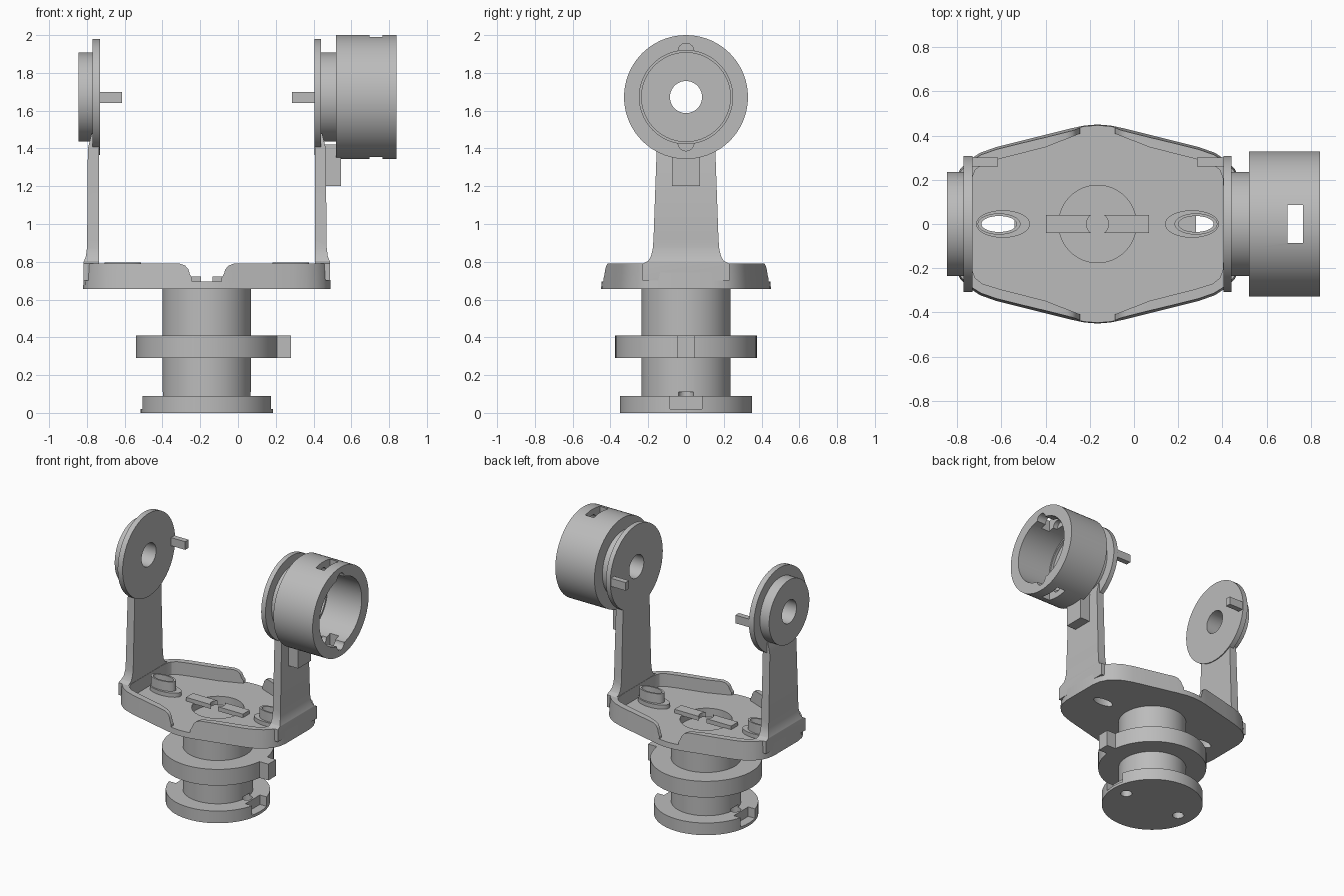
import bpy, bmesh, math
from mathutils import Matrix, Vector

if "Cube" in bpy.data.objects:
    bpy.data.objects.remove(bpy.data.objects["Cube"])

CX = -0.165      # spindle axis
WZ = 1.672       # wheel axis height

grey = bpy.data.materials.new("light_grey")
grey.diffuse_color = (0.5, 0.5, 0.5, 1)
grey.use_nodes = True
grey.node_tree.nodes["Principled BSDF"].inputs["Base Color"].default_value = grey.diffuse_color


def add(name, bm):
    bmesh.ops.recalc_face_normals(bm, faces=bm.faces)
    me = bpy.data.meshes.new(name)
    bm.to_mesh(me)
    bm.free()
    me.materials.append(grey)
    ob = bpy.data.objects.new(name, me)
    bpy.context.collection.objects.link(ob)
    return ob


def extrude(name, pts, a, b, axis='z', top=(1, 1), about=(0, 0)):
    """Extrude a closed 2D outline along an axis from a to b."""
    place = {'z': lambda u, v, w: (u, v, w),
             'y': lambda u, v, w: (u, w, v),
             'x': lambda u, v, w: (w, u, v)}[axis]
    bm = bmesh.new()
    lo = [bm.verts.new(place(u, v, a)) for u, v in pts]
    hi = [bm.verts.new(place(about[0] + (u - about[0]) * top[0],
                             about[1] + (v - about[1]) * top[1], b)) for u, v in pts]
    bm.faces.new(lo)
    bm.faces.new(hi)
    for i in range(len(pts)):
        j = (i + 1) % len(pts)
        bm.faces.new((lo[i], lo[j], hi[j], hi[i]))
    return add(name, bm)


def box(name, x, y, z):
    return extrude(name, [(x[0], y[0]), (x[1], y[0]), (x[1], y[1]), (x[0], y[1])], *z)


def oval(cx, cy, rx, ry, n=48):
    return [(cx + rx * math.cos(2 * math.pi * i / n),
             cy + ry * math.sin(2 * math.pi * i / n)) for i in range(n)]


def lathe(name, prof, axis, n=72):
    """Revolve a closed (position, radius) profile about the x or z axis."""
    bm = bmesh.new()
    rings = []
    for p, r in prof:
        ring = []
        for i in range(n):
            c, s = r * math.cos(2 * math.pi * i / n), r * math.sin(2 * math.pi * i / n)
            ring.append(bm.verts.new((p, c, WZ + s) if axis == 'x' else (CX + c, s, p)))
        rings.append(ring)
    for k in range(len(rings)):
        a, b = rings[k], rings[(k + 1) % len(rings)]
        for i in range(n):
            j = (i + 1) % n
            bm.faces.new((a[i], a[j], b[j], b[i]))
    return add(name, bm)


def boolean(ob, others, op='DIFFERENCE'):
    for o in others:
        m = ob.modifiers.new("bool", 'BOOLEAN')
        m.operation, m.solver, m.object = op, 'EXACT', o
        bpy.context.view_layer.objects.active = ob
        bpy.ops.object.modifier_apply(modifier=m.name)
        bpy.data.objects.remove(o, do_unlink=True)
    return ob


def four_way(quarter):
    """Mirror a quarter outline (offsets from the spindle axis) to a full loop."""
    q = list(quarter)
    half = q + [(x, -y) for x, y in reversed(q) if y > 0]
    full = half + [(-x, y) for x, y in reversed(half) if x > 0]
    return [(CX + x, y) for x, y in full]


# Tray: shallow dish with a raised rim, open at front and back
outer = four_way([(0, .45), (.06, .445), (.13, .43), (.2, .412), (.35, .375), (.46, .347), (.53, .322),
                  (.58, .29), (.62, .25), (.645, .2), (.655, .14)])
inner = four_way([(0, .425), (.075, .41), (.235, .347), (.44, .295), (.52, .27), (.552, .245),
                  (.566, .21), (.57, .15)])
tray = extrude("tray", outer, .655, .79, top=(.993, .972), about=(CX, 0))
gap_half = [(.078, .695), (.078, .715), (.09, .735), (.098, .76), (.115, .78), (.145, .791), (.145, .9)]
gap = [(CX + x, z) for x, z in gap_half] + [(CX - x, z) for x, z in reversed(gap_half)]
boolean(tray, [extrude("dish_cut", inner, .695, .9),
               extrude("gap_cut", gap, -.6, .6, 'y')])
boss_x = [CX - .445, CX + .445]
for s, bx in zip((-1, 1), boss_x):
    # Oval bosses around the slots
    hx = CX + s * .445
    base = extrude("slot_base", oval(CX + s * .427, 0, .122, .062), .69, .725)
    ring = extrude("slot_ring", oval(hx, 0, .097, .048), .69, .795)
    for ob in (tray, base, ring):
        boolean(ob, [extrude("slot_cut", oval(hx, 0, .08, .036), .6, .9)])
boolean(tray, [extrude("well_cut", oval(CX, 0, .175, .175, 72), .6, .9)])

# Spindle with its two flanges
spindle = lathe("spindle", [(0, .001), (0, .35), (.09, .35), (.09, .235), (.29, .235), (.29, .375),
                            (.41, .375), (.41, .235), (.656, .235), (.656, .175), (.63, .175),
                            (.63, .001)], 'z')
for s in (-1, 1):
    hx = CX + s * .235
    boolean(spindle, [extrude("hole_cut", oval(hx, 0, .04, .04, 24), -.1, .11),
                      box("notch_cut", sorted((CX + s * .285, CX + s * .5)), (-.085, .085), (.02, .2))])
box("flange_tab", (.19, .28), (-.045, .045), (.29, .41))

# Cross bars over the well, with scooped inner ends
for s in (-1, 1):
    bar = box("cross_bar", sorted((CX + s * .02, CX + s * .233)), (-.04, .04), (.69, .722))
    boolean(bar, [extrude("scoop_cut", oval(CX, 0, .05, .05, 32), .6, .8)])

# Arms: front outline crossed with a tapering side outline
arm_half = [(.23, .7), (.23, .79), (.2, .805), (.185, .83), (.176, .87), (.172, .92), (.155, 1.4), (.15, 1.48)]
arm_yz = arm_half + [(-y, z) for y, z in reversed(arm_half)]
arm_xz = [(.572, .68), (.652, .68), (.652, .8), (.64, .83), (.634, .88), (.63, 1.4), (.605, 1.5), (.572, 1.5)]
for s, side in ((-1, "left"), (1, "right")):
    span = sorted((CX + s * .5, CX + s * .7))
    arm = extrude(side + "_arm", arm_yz, *span, 'x')
    boolean(arm, [extrude("arm_side", [(CX + s * x, z) for x, z in arm_xz], -.4, .4, 'y')], 'INTERSECT')

# Left wheel: thin disc with outer hub
lathe("left_wheel", [(-.73, .085), (-.73, .307), (-.77, .307), (-.77, .235), (-.845, .235),
                     (-.845, .085)], 'x')

# Right wheel: disc, neck and open cup
cup = lathe("right_wheel_cup", [(.405, .085), (.405, .307), (.44, .307), (.44, .235), (.52, .235),
                                (.52, .328), (.84, .328), (.84, .247), (.56, .247), (.56, .235),
                                (.54, .235), (.54, .085)], 'x')
for s in (-1, 1):
    boolean(cup, [extrude("groove_cut", oval(0, WZ + s * .243, .042, .042, 24), .66, .9, 'x'),
                  box("window_cut", (.695, .765), (-.085, .085), sorted((WZ + s * .2, WZ + s * .4)))])

# Inner pins and the block under the cup
box("left_pin", (-.735, -.615), (.26, .3), (1.64, 1.70))
box("right_pin", (.285, .41), (.26, .3), (1.64, 1.70))
box("arm_block", (.45, .545), (-.075, .075), (1.2, 1.42))

# Smooth curved walls, keep hard edges
for ob in bpy.context.scene.objects:
    ob.select_set(True)
    bpy.context.view_layer.objects.active = ob
bpy.ops.object.shade_smooth_by_angle(angle=math.radians(30))
